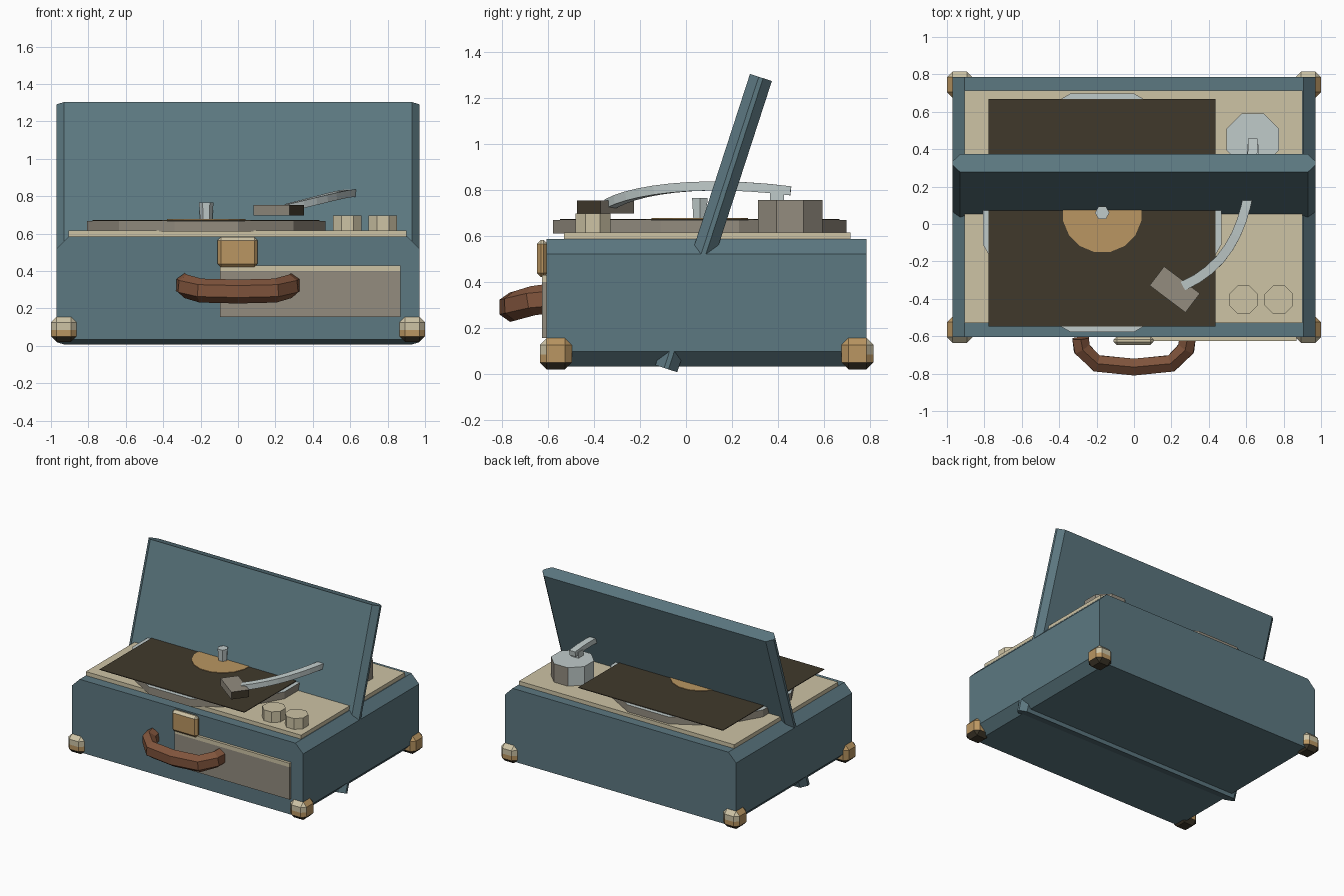
import bpy, bmesh, math
from mathutils import Vector, Matrix
from mathutils.geometry import interpolate_bezier

if "Cube" in bpy.data.objects:
    bpy.data.objects.remove(bpy.data.objects["Cube"], do_unlink=True)


def material(name, r, g, b):
    """Flat colour given in sRGB 0-255, stored linear."""
    lin = [(c / 255 / 12.92) if c < 11 else ((c / 255 + 0.055) / 1.055) ** 2.4 for c in (r, g, b)]
    m = bpy.data.materials.new(name)
    m.use_nodes = True
    m.diffuse_color = (*lin, 1)
    m.node_tree.nodes["Principled BSDF"].inputs["Base Color"].default_value = (*lin, 1)
    return m


teal = material("teal leatherette", 92, 120, 129)
cream = material("cream", 205, 195, 165)
brass = material("brass", 186, 150, 98)
leather = material("red brown leather", 128, 84, 60)
dark = material("dark brown", 64, 57, 43)
taupe = material("taupe", 147, 140, 127)
silver = material("silver", 192, 203, 202)


def finish(name, bm, mats, rule=None, matrix=None):
    """Turn a bmesh into an object; rule(face) picks the material slot."""
    bmesh.ops.recalc_face_normals(bm, faces=bm.faces[:])
    bm.normal_update()
    if rule:
        for f in bm.faces:
            f.material_index = rule(f)
    if matrix:
        bm.transform(matrix)
    me = bpy.data.meshes.new(name)
    bm.to_mesh(me)
    bm.free()
    for m in mats:
        me.materials.append(m)
    ob = bpy.data.objects.new(name, me)
    bpy.context.collection.objects.link(ob)
    return ob


def box(lo, hi, chamfer=0, axis=None, cut_z=None):
    """Box between two corners, chamfered on all edges or those along one axis."""
    lo, hi = Vector(lo), Vector(hi)
    bm = bmesh.new()
    bmesh.ops.create_cube(bm, size=1)
    for v in bm.verts:
        v.co = (lo + hi) / 2 + v.co * (hi - lo)
    if chamfer:
        edges = [e for e in bm.edges if axis is None
                 or abs((e.verts[0].co - e.verts[1].co).normalized()[axis]) > 0.9]
        bmesh.ops.bevel(bm, geom=edges, offset=chamfer, segments=1, affect='EDGES', profile=0.5)
    if cut_z:
        bmesh.ops.bisect_plane(bm, geom=bm.verts[:] + bm.edges[:] + bm.faces[:],
                               plane_co=(0, 0, cut_z), plane_no=(0, 0, 1))
    return bm


def drum(x, y, z0, z1, sides, apothem, top=1.0):
    """Upright prism with flats facing the axes."""
    bm = bmesh.new()
    r = apothem / math.cos(math.pi / sides)
    bmesh.ops.create_cone(bm, cap_ends=True, segments=sides, radius1=r, radius2=r * top, depth=z1 - z0)
    turn = Matrix.Rotation(math.pi / sides, 4, 'Z')
    bm.transform(Matrix.Translation((x, y, (z0 + z1) / 2)) @ turn)
    return bm


def sweep(path, sides, half_w, half_h):
    """Closed tube along a path, sections kept upright."""
    bm = bmesh.new()
    path = [Vector(p) for p in path]
    rings = []
    for i, p in enumerate(path):
        t = (path[min(i + 1, len(path) - 1)] - path[max(i - 1, 0)]).normalized()
        side = t.cross(Vector((0, 0, 1))).normalized()
        up = side.cross(t)
        angles = [2 * math.pi * (k + 0.5) / sides for k in range(sides)]
        rings.append([bm.verts.new(p + side * half_w * math.cos(a) + up * half_h * math.sin(a))
                      for a in angles])
    for a, b in zip(rings, rings[1:]):
        for k in range(sides):
            n = (k + 1) % sides
            bm.faces.new((a[k], a[n], b[n], b[k]))
    bm.faces.new(rings[0])
    bm.faces.new(rings[-1])
    return bm


# Case and leaning lid
finish("case_body", box((-0.97, -0.605, 0.033), (0.97, 0.785, 0.585), 0.065, axis=1), [teal])
finish("lid", box((-0.97, -0.05, -0.665), (0.97, 0.05, 0.665), 0.04, axis=2), [teal],
       matrix=Matrix.Translation((0, 0.12, 0.655)) @ Matrix.Rotation(math.radians(-18), 4, 'X'))
finish("deck", box((-0.905, -0.53, 0.58), (0.9, 0.715, 0.615)), [cream])

# Corner guards, cream on the upper outer faces and brown underneath
for sx, side in ((1, "left"), (-1, "right")):
    for y, end in ((-0.565, "front"), (0.745, "back")):
        sign = -1 if y < 0 else 1

        def guard_rule(f, sign=sign):
            if f.normal.z < -0.3:
                return 2
            outer = f.normal.y * sign > 0.5
            return 1 if outer and f.calc_center_median().z > 0.085 else 0
        x = sx * 0.932
        finish(f"corner_guard_{end}_{side}",
               box((x - 0.068, y - 0.07, 0.02), (x + 0.068, y + 0.07, 0.155), 0.03, cut_z=0.085),
               [brass, cream, dark], guard_rule)

# Front speaker panel, latch and handle
finish("front_panel", box((-0.095, -0.625, 0.155), (0.87, -0.6, 0.43), cut_z=0.4), [taupe, cream],
       lambda f: int(f.calc_center_median().z > 0.4))
finish("latch", box((-0.11, -0.648, 0.42), (0.105, -0.6, 0.582), 0.018), [brass, cream],
       lambda f: int(f.normal.z > 0.3))
half = [(-0.285, -0.61, 0.325), (-0.28, -0.665, 0.318), (-0.2, -0.745, 0.295), (0, -0.765, 0.29)]
grip = half + [(-x, y, z) for x, y, z in reversed(half[:-1])]
finish("handle", sweep(grip, 6, 0.052, 0.064), [leather])

# Platter, record, label and spindle
px, py = -0.17, 0.06
finish("platter", drum(px, py, 0.61, 0.668, 12, 0.637), [taupe, silver],
       lambda f: int(f.normal.z > 0.5))
finish("record", box((px - 0.607, py - 0.607, 0.668), (px + 0.607, py + 0.607, 0.673)), [dark])
finish("record_label", drum(px, py, 0.672, 0.677, 16, 0.21), [brass])
finish("spindle", drum(px, py, 0.67, 0.765, 6, 0.028, top=1.2), [silver])

# Control knobs
for x, name in ((0.585, "inner"), (0.775, "outer")):
    finish(f"knob_{name}", drum(x, -0.405, 0.61, 0.697, 8, 0.076), [cream])

# Tonearm with its pivot and headshell
finish("tonearm_base", drum(0.635, 0.452, 0.61, 0.755, 8, 0.14), [taupe, silver],
       lambda f: int(f.normal.z > 0.5 or f.normal.x < -0.5))
finish("tonearm_post", box((0.605, 0.365, 0.75), (0.665, 0.425, 0.8)), [silver])
arm = interpolate_bezier(Vector((0.635, 0.455, 0.795)), Vector((0.635, 0.1, 0.84)),
                         Vector((0.56, -0.2, 0.81)), Vector((0.265, -0.33, 0.738)), 12)
finish("tonearm", sweep(arm, 4, 0.036, 0.028), [silver])
finish("headshell", box((-0.12, -0.064, -0.028), (0.12, 0.064, 0.028)), [taupe, dark],
       lambda f: int(f.normal.x > 0.5),
       Matrix.Translation((0.218, -0.35, 0.725)) @ Matrix.Rotation(math.radians(-37), 4, 'Z'))
